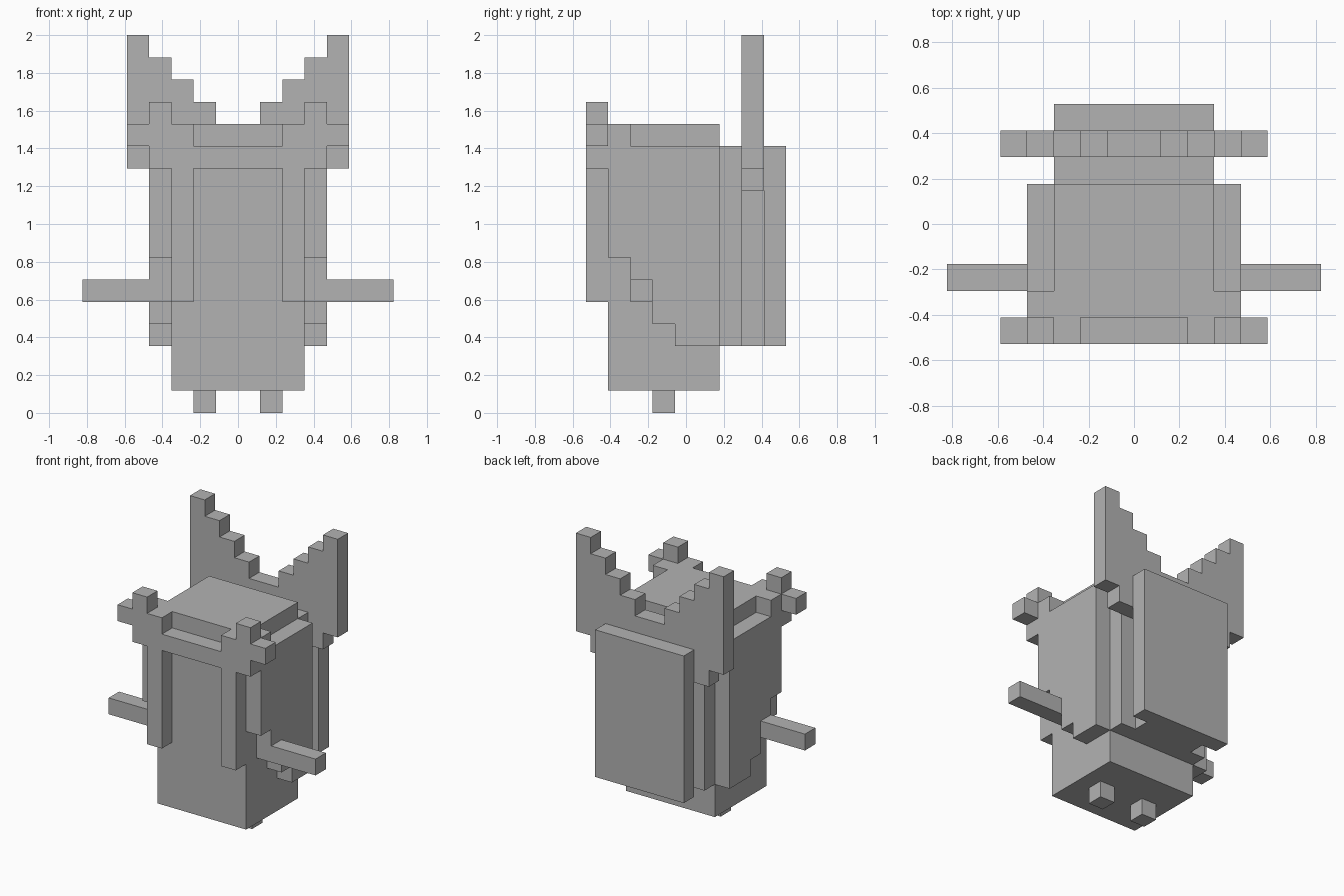
import bpy
import bmesh
from mathutils import Vector

U = 2 / 17  # edge of one block; all sizes below are in blocks

cube = bpy.data.objects.get("Cube")
if cube:
    bpy.data.objects.remove(cube, do_unlink=True)

# Single flat colour
grey = bpy.data.materials.new("plain_grey")
grey.use_nodes = True
COLOUR = (0.45, 0.45, 0.45, 1)
grey.diffuse_color = COLOUR
grey.node_tree.nodes["Principled BSDF"].inputs["Base Color"].default_value = COLOUR


def prism(name, outline, axis, start, end):
    """Extrude a flat outline along y (outline in x, z) or x (outline in y, z)."""
    def place(a, b):
        return Vector((a, start, b) if axis == "y" else (start, a, b)) * U
    bm = bmesh.new()
    face = bm.faces.new([bm.verts.new(place(a, b)) for a, b in outline])
    out = bmesh.ops.extrude_face_region(bm, geom=[face])
    step = Vector((0, end - start, 0) if axis == "y" else (end - start, 0, 0)) * U
    bmesh.ops.translate(bm, vec=step,
                        verts=[g for g in out["geom"] if isinstance(g, bmesh.types.BMVert)])
    bmesh.ops.recalc_face_normals(bm, faces=bm.faces)
    mesh = bpy.data.meshes.new(name)
    bm.to_mesh(mesh)
    bm.free()
    mesh.materials.append(grey)
    obj = bpy.data.objects.new(name, mesh)
    bpy.context.collection.objects.link(obj)
    return obj


def box(name, x, y, z):
    return prism(name, [(x[0], z[0]), (x[1], z[0]), (x[1], z[1]), (x[0], z[1])], "y", *y)


def mirrored(half):
    """Close a left-half outline with its reflection."""
    return half + [(-a, b) for a, b in reversed(half)]


# Body and the layers behind it
box("body", (-3, 3), (-3.5, 1.5), (1, 13))
box("back_block", (-3, 3), (1.5, 2.5), (3, 12))
box("back_connector", (-2, 2), (2.5, 3.5), (3, 10))
box("back_panel", (-3, 3), (3.5, 4.5), (3, 12))

# Brow plate with horns and two hanging strands
brow = [(2, 11), (2, 5), (3, 5), (3, 11), (4, 11), (4, 12), (5, 12),
        (5, 13), (4, 13), (4, 14), (3, 14), (3, 13), (2, 13), (2, 12)]
prism("front_brow", mirrored(brow), "y", -4.5, -3.5)

# Stepped wings joined in the middle
wings = [(4, 10), (4, 11), (5, 11), (5, 17), (4, 17), (4, 16), (3, 16),
         (3, 15), (2, 15), (2, 14), (1, 14), (1, 13)]
prism("back_wings", mirrored(wings), "y", 2.5, 3.5)

# Side panels with stepped lower edge, arms and feet
side = [(-3.5, 7), (-2.5, 7), (-2.5, 5), (-1.5, 5), (-1.5, 4), (-0.5, 4), (-0.5, 3),
        (1.5, 3), (1.5, 12), (-2.5, 12), (-2.5, 13), (-3.5, 13)]
for label, s in (("left", 1), ("right", -1)):
    prism(label + "_side_panel", side, "x", 3 * s, 4 * s)
    box(label + "_arm", sorted((4 * s, 7 * s)), (-2.5, -1.5), (5, 6))
    box(label + "_foot", sorted((s, 2 * s)), (-1.5, -0.5), (0, 1))
